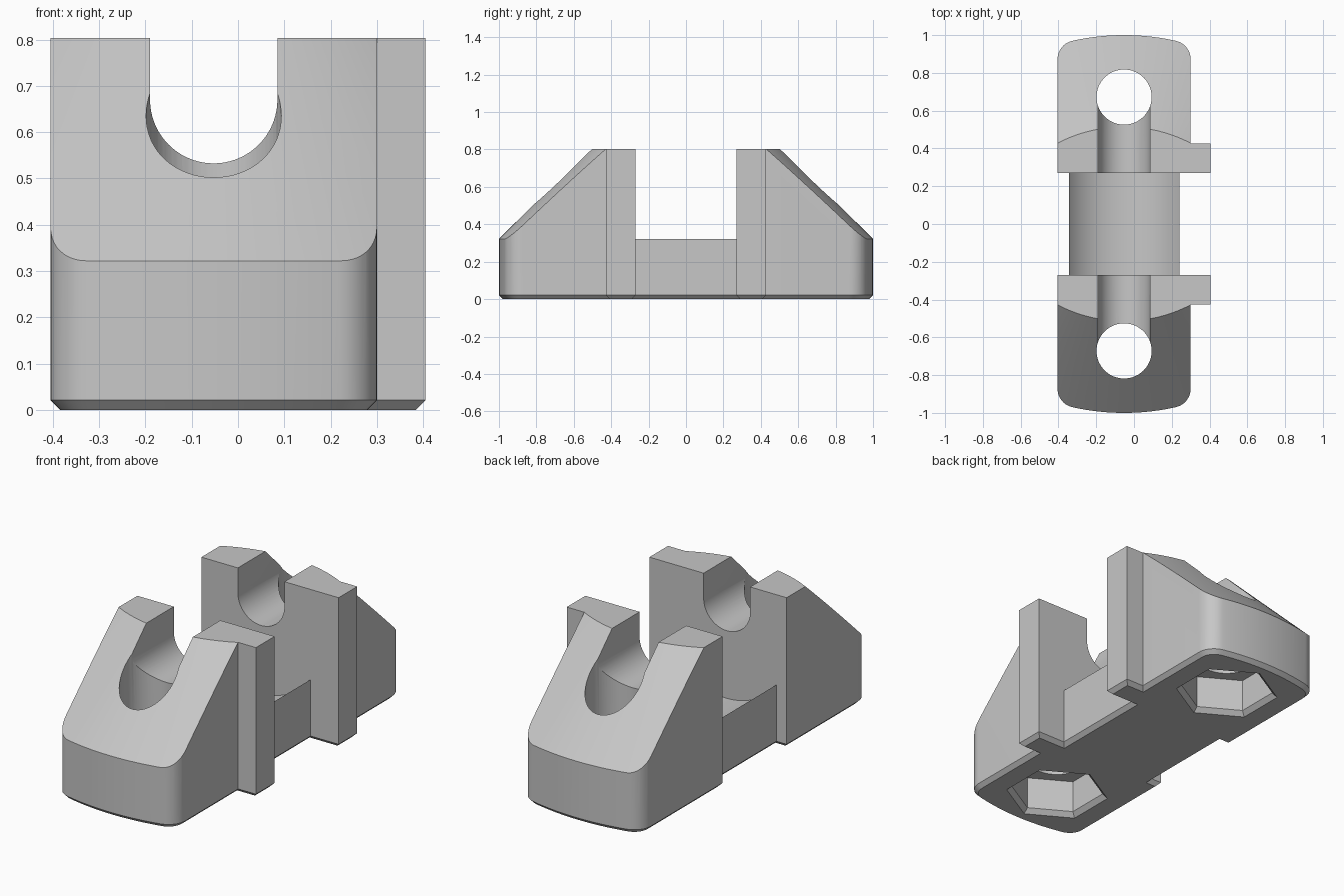
import bpy, bmesh, math
from mathutils import Matrix, Vector

if "Cube" in bpy.data.objects:
    bpy.data.objects.remove(bpy.data.objects["Cube"])

CX = -0.0525           # centre line of the saddle
TOP = 0.803
END_R = 1.25           # radius of the bowed ends
END_C = END_R - 1.0    # distance of that arc's centre past the middle
HALF_W = 0.3525        # half width of the towers
FILLET = 0.1           # radius of the rounded end corners

grey = bpy.data.materials.new("light_grey")
grey.use_nodes = True
grey.diffuse_color = (0.57, 0.57, 0.57, 1)
grey.node_tree.nodes["Principled BSDF"].inputs["Base Color"].default_value = (0.57, 0.57, 0.57, 1)


def make_object(name, bm):
    bmesh.ops.recalc_face_normals(bm, faces=bm.faces)
    mesh = bpy.data.meshes.new(name)
    bm.to_mesh(mesh)
    bm.free()
    obj = bpy.data.objects.new(name, mesh)
    bpy.context.collection.objects.link(obj)
    mesh.materials.append(grey)
    return obj


def prism(points, vector):
    bm = bmesh.new()
    face = bm.faces.new([bm.verts.new(p) for p in points])
    raised = bmesh.ops.extrude_face_region(bm, geom=[face])["geom"]
    bmesh.ops.translate(bm, vec=vector, verts=[v for v in raised if isinstance(v, bmesh.types.BMVert)])
    bmesh.ops.recalc_face_normals(bm, faces=bm.faces)
    return bm


def cone(name, r1, r2, depth, centre, segments):
    bm = bmesh.new()
    bmesh.ops.create_cone(bm, cap_ends=True, segments=segments, radius1=r1, radius2=r2,
                          depth=depth, matrix=Matrix.Translation(centre))
    return make_object(name, bm)


def box(name, low, high):
    bm = bmesh.new()
    low, high = Vector(low), Vector(high)
    size = Matrix.Diagonal((high - low).to_4d())
    bmesh.ops.create_cube(bm, size=1, matrix=Matrix.Translation((low + high) / 2) @ size)
    return make_object(name, bm)


def u_channel(name, radius, z, half_length):
    # round-bottomed, open-topped cutter running front to back
    points = [(CX + radius, -half_length, 1.2), (CX - radius, -half_length, 1.2)]
    for i in range(49):
        a = math.pi * (1 + i / 48)
        points.append((CX + radius * math.cos(a), -half_length, z + radius * math.sin(a)))
    return make_object(name, prism(points, (0, 2 * half_length, 0)))


def cut(target, tool):
    mod = target.modifiers.new(tool.name, "BOOLEAN")
    mod.operation = "DIFFERENCE"
    mod.solver = "EXACT"
    mod.object = tool
    bpy.context.view_layer.objects.active = target
    bpy.ops.object.modifier_apply(modifier=mod.name)
    bpy.data.objects.remove(tool)


# Bowed end with tangent corner fillets, listed from +x to -x
fx = HALF_W - FILLET
fy = math.sqrt((END_R - FILLET) ** 2 - fx ** 2) - END_C
tangent = math.atan2(fy + END_C, fx)
corner = []
for i in range(11):
    a = tangent * i / 10
    corner.append((fx + FILLET * math.cos(a), fy + FILLET * math.sin(a)))
bow = []
for i in range(1, 24):
    a = tangent + (math.pi - 2 * tangent) * i / 24
    bow.append((END_R * math.cos(a), END_R * math.sin(a) - END_C))
end = corner + bow + [(-x, y) for x, y in reversed(corner)]

# Plan outline: bowed ends, side flanges and a narrower waist
half = [(0.24, 0.27), (0.405, 0.27), (0.405, 0.427), (CX + HALF_W, 0.427)]
half += [(CX + x, y) for x, y in end]
half += [(CX - HALF_W, 0.27), (-0.345, 0.27)]
outline = half + [(x, -y) for x, y in reversed(half)]

# Solid block with a chamfered foot
bm = prism([(x, y, 0) for x, y in outline], (0, 0, TOP))
foot = [e for e in bm.edges if all(v.co.z < 1e-4 for v in e.verts)]
bmesh.ops.bevel(bm, geom=foot, offset=0.021, segments=1, affect="EDGES")
body = make_object("saddle_clamp_base", bm)

# Conical slopes on both ends, stopping short of the flanges
z_low, z_high, z_edge, taper = -0.1, 0.95, 0.322, 1.01
for side in (1, -1):
    y_in, y_out = sorted((side * 0.4285, side * 1.6))
    waste = box("slope_waste", (-1, y_in, 0.2), (1, y_out, 0.9))
    cut(waste, cone("slope", END_R + (z_edge - z_low) * taper, END_R - (z_high - z_edge) * taper,
                    z_high - z_low, (CX, -side * END_C, (z_low + z_high) / 2), 256))
    cut(body, waste)

# Hollowed trough across the waist, then the channel through both towers
cut(body, u_channel("trough", 0.36, 0.532, 0.27))
cut(body, u_channel("channel", 0.1375, 0.67, 1.5))

# Bolt holes with chamfered hexagonal nut pockets underneath
for side in (1, -1):
    y = side * 0.672
    cut(body, cone("bolt_hole", 0.146, 0.146, 2, (CX, y, 0.5), 64))
    cut(body, cone("nut_pocket", 0.235, 0.235, 0.4, (CX, y, 0), 6))
    cut(body, cone("pocket_chamfer", 0.285, 0.235, 0.05, (CX, y, 0), 6))

# Smooth curved walls, crisp edges
bpy.ops.object.select_all(action="DESELECT")
body.select_set(True)
bpy.context.view_layer.objects.active = body
bpy.ops.object.shade_smooth_by_angle(angle=math.radians(25))
